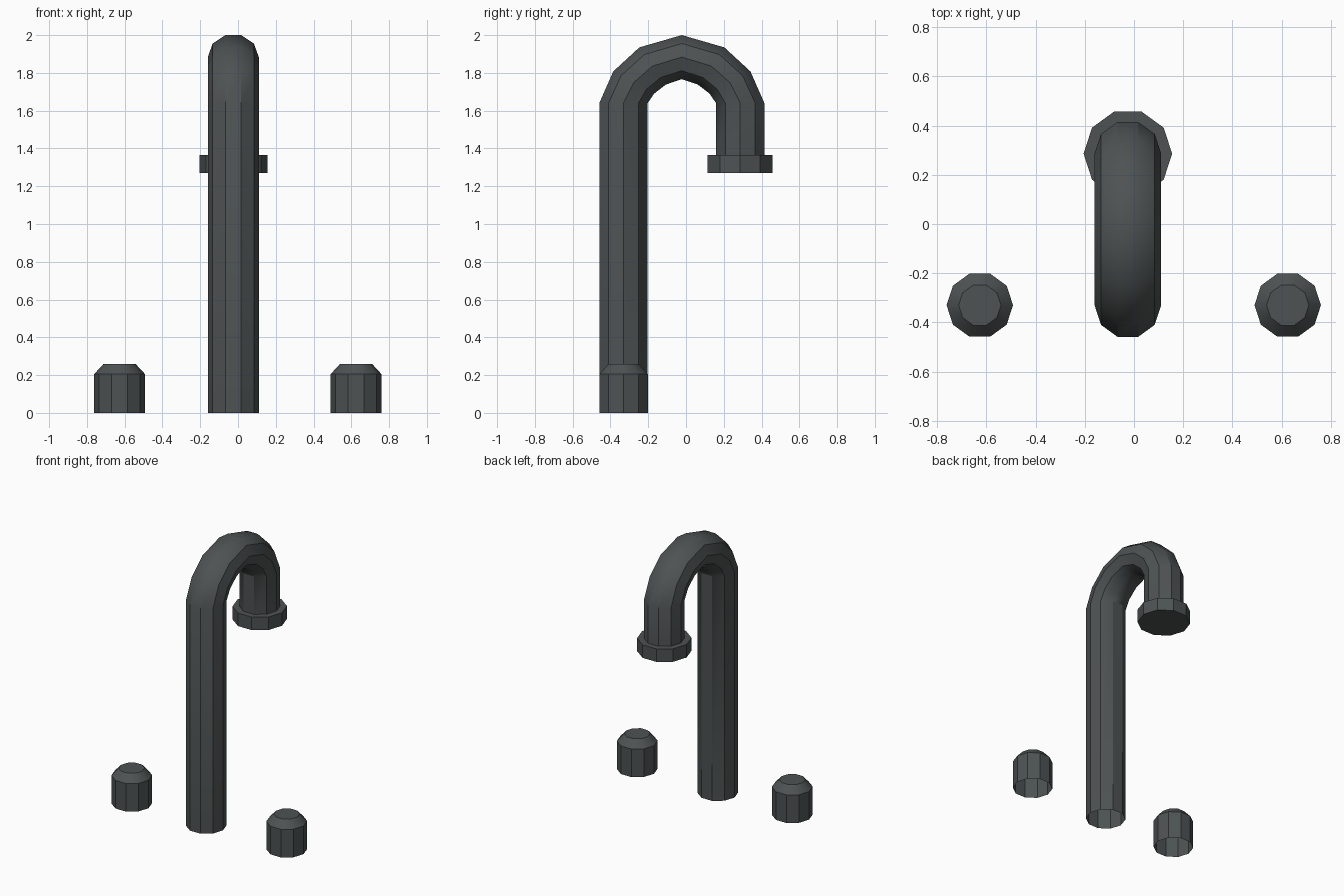
import bpy, bmesh, math

if "Cube" in bpy.data.objects:
    bpy.data.objects.remove(bpy.data.objects["Cube"])

SIDES = 10
S72 = math.sin(math.radians(72))

metal = bpy.data.materials.new("dark_grey_metal")
metal.diffuse_color = (0.075, 0.085, 0.085, 1)
metal.use_nodes = True
metal.node_tree.nodes["Principled BSDF"].inputs["Base Color"].default_value = metal.diffuse_color


def loft(name, rings, cap_start=False, cap_end=False):
    """Skin a list of vertex rings into a flat-sided tube."""
    bm = bmesh.new()
    loops = [[bm.verts.new(p) for p in ring] for ring in rings]
    for a, b in zip(loops, loops[1:]):
        for i in range(SIDES):
            j = (i + 1) % SIDES
            bm.faces.new((a[i], a[j], b[j], b[i]))
    if cap_start:
        bm.faces.new(loops[0][::-1])
    if cap_end:
        bm.faces.new(loops[-1])
    bmesh.ops.recalc_face_normals(bm, faces=bm.faces)
    me = bpy.data.meshes.new(name)
    bm.to_mesh(me)
    bm.free()
    me.materials.append(metal)
    ob = bpy.data.objects.new(name, me)
    bpy.context.collection.objects.link(ob)
    bpy.ops.object.select_all(action='DESELECT')
    ob.select_set(True)
    bpy.context.view_layer.objects.active = ob
    bpy.ops.object.shade_smooth_by_angle(angle=math.radians(34))
    return ob


def disc(x, y, z, r):
    return [(x + r * math.cos(math.tau * k / SIDES),
             y + r * math.sin(math.tau * k / SIDES), z) for k in range(SIDES)]


def section(outer, inner, x=-0.025, r=0.135):
    """Ring across the pipe between its outer and inner (y, z) profile points."""
    ring = []
    for k in range(SIDES):
        a = math.tau * k / SIDES
        s = math.sin(a) / S72 / 2
        ring.append((x + r * math.cos(a),
                     (outer[0] + inner[0]) / 2 + (inner[0] - outer[0]) * s,
                     (outer[1] + inner[1]) / 2 + (inner[1] - outer[1]) * s))
    return ring


# Spout: riser, half arch mirrored about its crown, short drop
CY = -0.022
half = [((0.437, 1.64), (0.181, 1.64)),
        ((0.363, 1.808), (0.147, 1.69)),
        ((0.225, 1.935), (0.085, 1.738))]
rings = [section((CY - 0.437, 0), (CY - 0.181, 0))]
rings += [section((CY - o[0], o[1]), (CY - i[0], i[1])) for o, i in half]
rings.append(section((CY, 2.0), (CY, 1.767)))
rings += [section((CY + o[0], o[1]), (CY + i[0], i[1])) for o, i in reversed(half)]
rings.append(section((CY + 0.437, 1.3), (CY + 0.181, 1.3)))
loft("spout_pipe", rings)

# Nozzle collar
loft("nozzle_collar", [disc(-0.025, 0.286, z, 0.18) for z in (1.27, 1.365)], True, True)

# Tap knobs with bevelled tops, open underneath
for side, x in (("left", -0.627), ("right", 0.625)):
    loft(side + "_knob", [disc(x, -0.33, 0, 0.135), disc(x, -0.33, 0.205, 0.135),
                          disc(x, -0.33, 0.258, 0.086)], cap_end=True)
